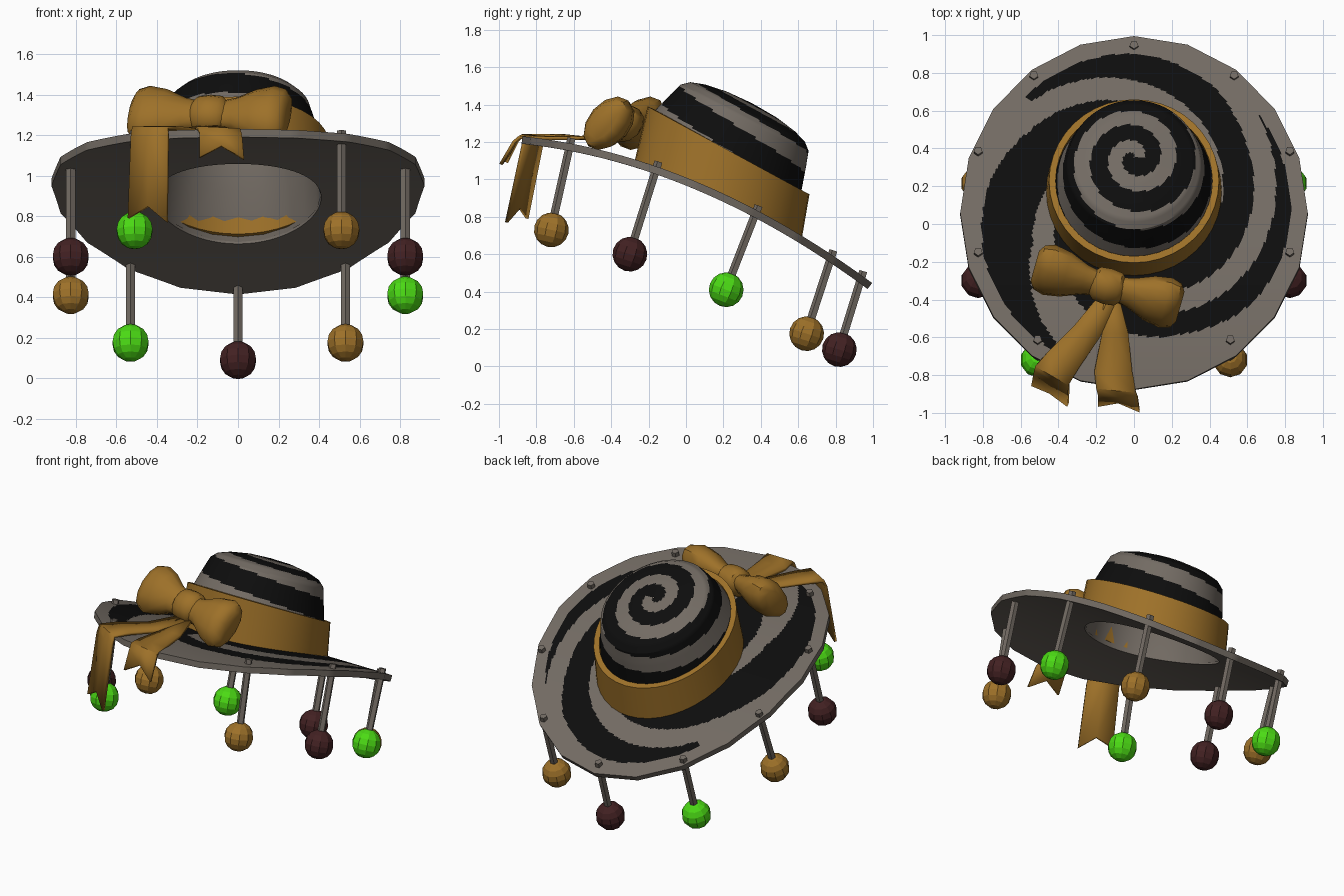
import bpy, bmesh, math
from mathutils import Vector

if "Cube" in bpy.data.objects:
    bpy.data.objects.remove(bpy.data.objects["Cube"])


def material(name, rgb):
    m = bpy.data.materials.new(name)
    m.diffuse_color = (*rgb, 1)
    m.use_nodes = True
    m.node_tree.nodes["Principled BSDF"].inputs["Base Color"].default_value = m.diffuse_color
    return m


GREY = material("warm grey", (0.17, 0.147, 0.125))
BLACK = material("black", (0.004, 0.004, 0.004))
GOLD = material("gold", (0.34, 0.165, 0.022))
GREEN = material("green", (0.07, 0.70, 0.007))
MAROON = material("maroon", (0.055, 0.015, 0.016))


def finish(bm, name, mats, smooth=None):
    bmesh.ops.recalc_face_normals(bm, faces=bm.faces)
    me = bpy.data.meshes.new(name)
    bm.to_mesh(me)
    bm.free()
    ob = bpy.data.objects.new(name, me)
    bpy.context.collection.objects.link(ob)
    for m in mats:
        me.materials.append(m)
    if smooth:
        bpy.ops.object.select_all(action='DESELECT')
        ob.select_set(True)
        bpy.context.view_layer.objects.active = ob
        bpy.ops.object.shade_smooth_by_angle(angle=math.radians(smooth))
    return ob


def loft(name, rings, mats, pick=None, caps=False, loop=False, smooth=30):
    """Skin a list of closed rings; pick(i, j) gives the material of each face."""
    bm = bmesh.new()
    rows = [[bm.verts.new(p) for p in r] for r in rings]
    n = len(rows[0])
    for i in range(len(rows) if loop else len(rows) - 1):
        a, b = rows[i], rows[(i + 1) % len(rows)]
        for j in range(n):
            k = (j + 1) % n
            f = bm.faces.new((a[j], a[k], b[k], b[j]))
            f.material_index = pick(i, j) if pick else 0
    if caps:
        bm.faces.new(rows[0])
        bm.faces.new(rows[-1])
    return finish(bm, name, mats, smooth)


def lerp_table(table, x):
    for (x0, y0), (x1, y1) in zip(table, table[1:]):
        if x <= x1:
            return y0 + (y1 - y0) * max(0, x - x0) / (x1 - x0)
    return table[-1][1]


def brim_z(y):
    return 1.01 - 0.399 * y - 0.1685 * y * y


# Brim: twenty-sided disc bent along its length, with swirling stripes
N = 200
ANG = [2 * math.pi * j / N for j in range(N)]
SWIRL = [(0, .84), (40, .83), (57, .81), (75, .78), (99, .70), (132, .62), (152, .57), (190, .47), (230, .36)]


def brim_xy(t, a):
    step = math.pi / 10
    k = math.cos(step / 2) / math.cos(a % step - step / 2)
    outer = Vector((0.92 * k * math.cos(a), 0.06 + 0.935 * k * math.sin(a)))
    inner = Vector((0.41 * math.cos(a), 0.19 + 0.43 * math.sin(a)))
    return inner.lerp(outer, t)


def brim_ring(t, drop):
    ring = []
    for a in ANG:
        x, y = brim_xy(t, a)
        nrm = Vector((0, 0.399 + 0.337 * y, 1)).normalized()
        ring.append(Vector((x, y, brim_z(y))) - nrm * drop)
    return ring


STEPS = 48
brim_rings = [brim_ring(t / 6, 0.04) for t in range(7)]
brim_rings += [brim_ring(1 - t / STEPS, 0) for t in range(STEPS + 1)]


def brim_pick(i, j):
    if i < 7 or i >= 7 + STEPS:
        return 0
    x, y = brim_xy(1 - (i - 6.5) / STEPS, ANG[j] + math.pi / N)
    y = (y - 0.06) / 1.015
    r, a = math.hypot(x, y), math.degrees(math.atan2(y, x))
    if r > 0.835:
        return 0
    for tip, reach in ((132, 95), (37, 150), (242, 108)):
        d = (tip - a) % 360
        if d > 235:
            continue
        s = lerp_table(SWIRL, d)
        wide = 0.12 if reach < 120 else max(0.12, 0.27 - (d - 150) * 0.003)
        if r > s and (d < reach or r < s + wide):
            return 0
    return 1


loft("brim", brim_rings, [GREY, BLACK], brim_pick, loop=True)

# Crown: tilted dome with a spiral stripe
C, S = 0.887, 0.461
MID = -0.335


def tilted(r, v, a):
    u = MID + r * math.sin(a)
    return Vector((0.92 * r * math.cos(a), C * u + S * v, -S * u + C * v))


PROFILE = [(0.004, 1.412), (0.15, 1.405), (0.27, 1.385), (0.345, 1.36), (0.385, 1.325),
           (0.41, 1.25), (0.452, 1.11)]
fine, dist, total = [], [], 0
for (r0, v0), (r1, v1) in zip(PROFILE, PROFILE[1:]):
    length = math.hypot(r1 - r0, v1 - v0)
    n = max(2, int(length / 0.012))
    for k in range(n):
        fine.append((r0 + (r1 - r0) * k / n, v0 + (v1 - v0) * k / n))
        dist.append(total + length * k / n)
    total += length
fine.append(PROFILE[-1])
dist.append(total)


def crown_pick(i, j):
    if i >= len(fine) - 1:
        return 1
    d = (dist[i] + dist[i + 1]) / 2
    turn = ((ANG[j] + math.pi / N) / (2 * math.pi) - 0.5) % 1
    for k in range(-1, 4):
        t = turn + k
        if t > -0.5 and abs(d - (0.1 + 0.18 * t + 0.018 * t * t)) < 0.043 + 0.006 * t:
            return 0
    return 1


base = brim_ring(0, 0.01)
loft("crown", [[tilted(r, v, a) for a in ANG] for r, v in fine] + [base],
     [GREY, BLACK], crown_pick, caps=False)
SPARSE = range(0, N, 10)
loft("crown_lining", [[tilted(max(r - 0.02, 0.004), v - 0.02, ANG[j]) for j in SPARSE] for r, v in PROFILE]
     + [[brim_ring(0, 0.03)[j] for j in SPARSE]], [GREY], smooth=60)


# Hat band: gold strip following the brim at its foot
def band_ring(rx, front, back, top_z=None):
    ring = []
    for j in range(0, N, 5):
        w = (1 + math.sin(ANG[j])) / 2
        y = front + (back - front) * w
        z = brim_z(y) - 0.01 if top_z is None else top_z[0] + (top_z[1] - top_z[0]) * w
        ring.append(Vector((rx * math.cos(ANG[j]), y, z)))
    return ring


loft("hat_band", [band_ring(0.43, -0.24, 0.58), band_ring(0.465, -0.275, 0.62),
                  band_ring(0.45, -0.205, 0.66, (1.39, 0.92)),
                  band_ring(0.415, -0.17, 0.625, (1.375, 0.935))], [GOLD], loop=True)

# Bow: two puffed lobes and a knot, lofted along a slanted axis
AXIS = Vector((0.96, -0.27, 0)).normalized()
E1 = Vector((0.18, 0.64, 0.74))
E1 = (E1 - AXIS * E1.dot(AXIS)).normalized()
E2 = AXIS.cross(E1)
KNOT = Vector((-0.14, -0.33, 1.30))


def bow_part(name, sections):
    rings = [[KNOT + AXIS * t + E1 * (p * math.cos(a)) + E2 * (q * math.sin(a))
              for a in [2 * math.pi * k / 12 for k in range(12)]] for t, p, q in sections]
    loft(name, rings, [GOLD], caps=True, smooth=40)


LOBE = [(0.04, .075, .05), (0.13, .095, .07), (0.23, .145, .10), (0.32, .165, .11), (0.375, .15, .09), (0.40, .11, .05)]
for side, name in ((1, "bow_lobe_right"), (-1, "bow_lobe_left")):
    bow_part(name, [(side * t, p, q) for t, p, q in LOBE])
bow_part("bow_knot", [(-.085, .07, .06), (-.06, .1, .085), (0, .105, .095), (.06, .1, .085), (.085, .07, .06)])


# Ribbon tails: folded strips with a notched end
def ribbon(name, rows):
    bm = bmesh.new()
    grid = []
    for n, (l, r) in enumerate(rows):
        l, r = Vector(l), Vector(r)
        m = (l + r) / 2
        if n == len(rows) - 1:
            prev = (Vector(rows[n - 1][0]) + Vector(rows[n - 1][1])) / 2
            m += (prev - m).normalized() * 0.07
        grid.append([bm.verts.new(p) for p in (l, m, r)])
    for a, b in zip(grid, grid[1:]):
        for k in (0, 1):
            bm.faces.new((a[k], a[k + 1], b[k + 1], b[k]))
    ob = finish(bm, name, [GOLD], 30)
    mod = ob.modifiers.new("thickness", 'SOLIDIFY')
    mod.thickness = 0.018
    mod.offset = 0


ribbon("ribbon_left", [((-.17, -.36, 1.24), (-.09, -.40, 1.24)), ((-.31, -.53, 1.22), (-.18, -.60, 1.22)),
                       ((-.45, -.67, 1.235), (-.29, -.76, 1.235)), ((-.52, -.75, 1.235), (-.345, -.85, 1.235)),
                       ((-.525, -.77, 1.19), (-.345, -.87, 1.19)), ((-.54, -.85, .79), (-.35, -.96, .77))])
ribbon("ribbon_right", [((-.16, -.38, 1.24), (-.08, -.38, 1.24)), ((-.17, -.58, 1.22), (-.03, -.58, 1.22)),
                        ((-.21, -.78, 1.225), (-.01, -.78, 1.22)), ((-.20, -.87, 1.235), (.01, -.89, 1.225)),
                        ((-.19, -.90, 1.21), (.02, -.92, 1.20)), ((-.19, -.96, 1.09), (.03, -.99, 1.08))])


# Hanging baubles: pentagonal rods through the brim with faceted balls
def bauble(tag, x, top_y, ball_y, ball_z, mat):
    top = Vector((x, top_y, brim_z(top_y) + 0.03))
    ball = Vector((x, ball_y, ball_z))
    rot = (top - ball).to_track_quat('Z', 'Y').to_matrix().to_4x4()
    bm = bmesh.new()
    bmesh.ops.create_cone(bm, cap_ends=True, segments=5, radius1=0.024, radius2=0.024, depth=(top - ball).length)
    bm.transform(rot)
    bmesh.ops.translate(bm, verts=bm.verts, vec=(top + ball) / 2)
    finish(bm, "rod_" + tag, [GREY])
    bm = bmesh.new()
    bmesh.ops.create_uvsphere(bm, u_segments=10, v_segments=8, radius=0.093)
    bm.transform(rot)
    bmesh.ops.translate(bm, verts=bm.verts, vec=ball)
    finish(bm, "ball_" + tag, [mat])


bauble("back", 0, 0.95, 0.82, 0.09, MAROON)
for n, (x, ty, by, bz, left, right) in enumerate([
        (0.53, 0.79, 0.645, 0.175, GREEN, GOLD), (0.825, 0.39, 0.215, 0.41, GOLD, GREEN),
        (0.825, -0.145, -0.30, 0.60, MAROON, MAROON), (0.51, -0.61, -0.72, 0.73, GREEN, GOLD)]):
    bauble("left_%d" % (n + 1), -x, ty, by, bz, left)
    bauble("right_%d" % (n + 1), x, ty, by, bz, right)
